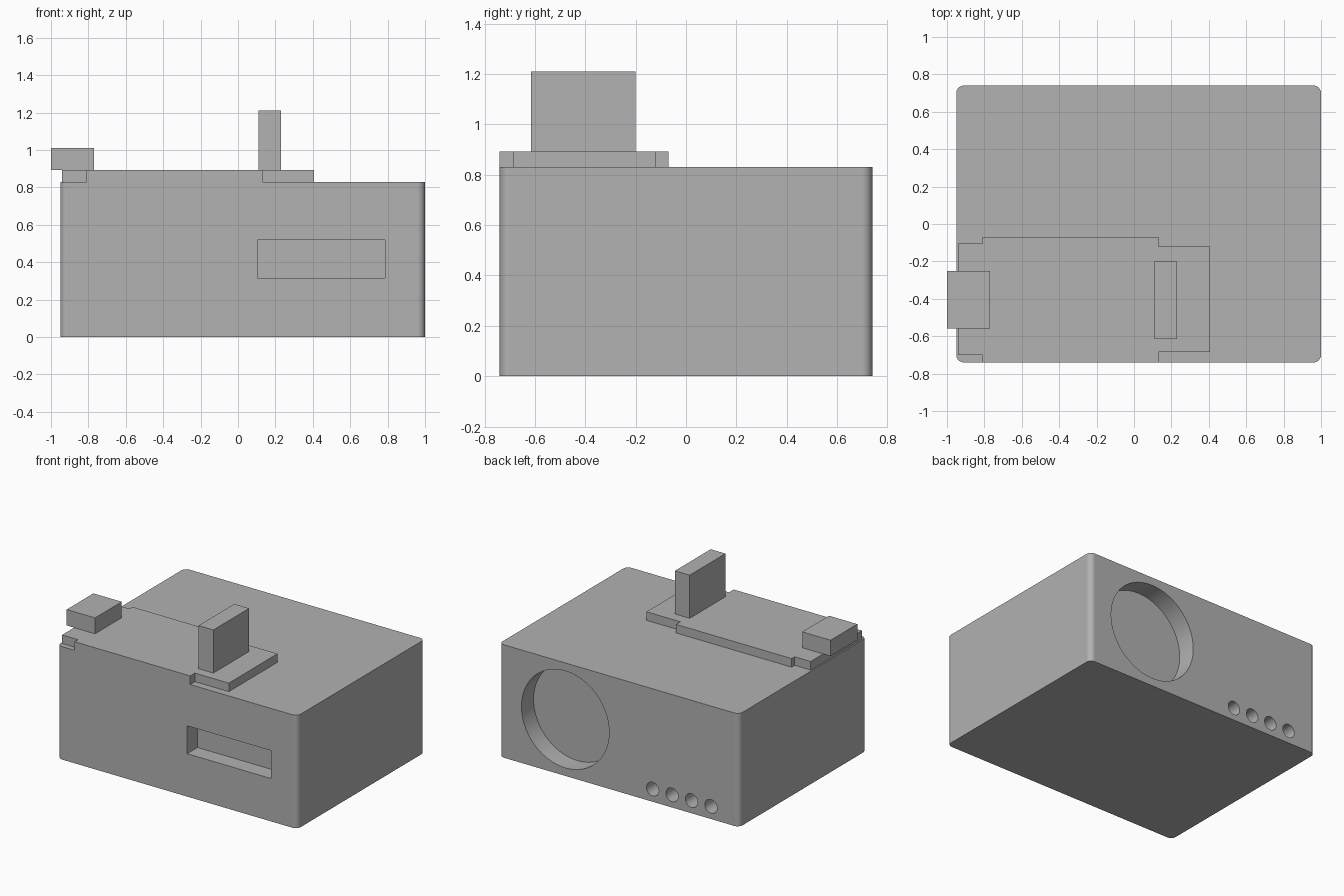
import bpy, bmesh, math
from mathutils import Matrix, Vector

if "Cube" in bpy.data.objects:
    bpy.data.objects.remove(bpy.data.objects["Cube"], do_unlink=True)

grey = bpy.data.materials.new("plain grey")
grey.use_nodes = True
colour = (0.445, 0.445, 0.445, 1)
grey.diffuse_color = colour
grey.node_tree.nodes["Principled BSDF"].inputs["Base Color"].default_value = colour


def add_object(name, bm):
    bmesh.ops.recalc_face_normals(bm, faces=bm.faces)
    mesh = bpy.data.meshes.new(name)
    bm.to_mesh(mesh)
    bm.free()
    mesh.materials.append(grey)
    obj = bpy.data.objects.new(name, mesh)
    bpy.context.collection.objects.link(obj)
    return obj


def prism(name, outline, z0, z1, corner=0):
    """Upright prism over an outline, with optional rounded upright edges."""
    bm = bmesh.new()
    base = bm.faces.new([bm.verts.new((x, y, z0)) for x, y in outline])
    top = bmesh.ops.extrude_face_region(bm, geom=[base])["geom"]
    bmesh.ops.translate(bm, vec=(0, 0, z1 - z0),
                        verts=[v for v in top if isinstance(v, bmesh.types.BMVert)])
    if corner:
        upright = [e for e in bm.edges if abs(e.verts[0].co.z - e.verts[1].co.z) > 0.01]
        bmesh.ops.bevel(bm, geom=upright, offset=corner, segments=8,
                        profile=0.5, affect='EDGES')
    return add_object(name, bm)


def box(name, x0, x1, y0, y1, z0, z1, corner=0):
    return prism(name, [(x0, y0), (x1, y0), (x1, y1), (x0, y1)], z0, z1, corner)


def bore(name, x, z, radius, depth, segments):
    """Cylinder reaching into the back wall."""
    bm = bmesh.new()
    place = Matrix.Translation(Vector((x, BACK, z))) @ Matrix.Rotation(math.pi / 2, 4, 'X')
    bmesh.ops.create_cone(bm, cap_ends=True, segments=segments, radius1=radius,
                          radius2=radius, depth=2 * depth, matrix=place)
    return add_object(name, bm)


FRONT, BACK, TOP, DECK = -0.74, 0.74, 0.83, 0.893

# Housing with rounded upright edges
body = box("housing", -0.95, 1.0, FRONT, BACK, 0, TOP, corner=0.04)

# Front slot, large round recess and row of small sockets in the back
cutters = [box("slot_cutter", 0.105, 0.785, FRONT - 0.1, FRONT + 0.12, 0.315, 0.52),
           bore("recess_cutter", 0.463, 0.415, 0.356, 0.14, 96)]
cutters += [bore("socket_cutter", -0.247 - 0.158 * i, 0.093, 0.05, 0.15, 32)
            for i in range(4)]

bpy.context.view_layer.objects.active = body
body.select_set(True)
for cutter in cutters:
    cutter.hide_render = True
    cut = body.modifiers.new("cut", 'BOOLEAN')
    cut.operation = 'DIFFERENCE'
    cut.solver = 'EXACT'
    cut.object = cutter
    bpy.ops.object.modifier_apply(modifier=cut.name)
    bpy.data.objects.remove(cutter, do_unlink=True)
bpy.ops.object.shade_smooth_by_angle(angle=math.radians(30))
weighted = body.modifiers.new("flat_walls", 'WEIGHTED_NORMAL')
weighted.keep_sharp = True

# Raised plate with a narrower tab at each end
prism("top_plate", [(-0.94, -0.70), (-0.81, -0.70), (-0.81, FRONT), (0.13, FRONT),
                    (0.13, -0.685), (0.405, -0.685), (0.405, -0.12), (0.13, -0.12),
                    (0.13, -0.07), (-0.81, -0.07), (-0.81, -0.105), (-0.94, -0.105)],
      TOP, DECK)

# Blocks standing on the plate
box("connector_block", -1.0, -0.77, -0.56, -0.25, DECK, 1.01)
box("upright_block", 0.11, 0.23, -0.615, -0.20, DECK, 1.21)
